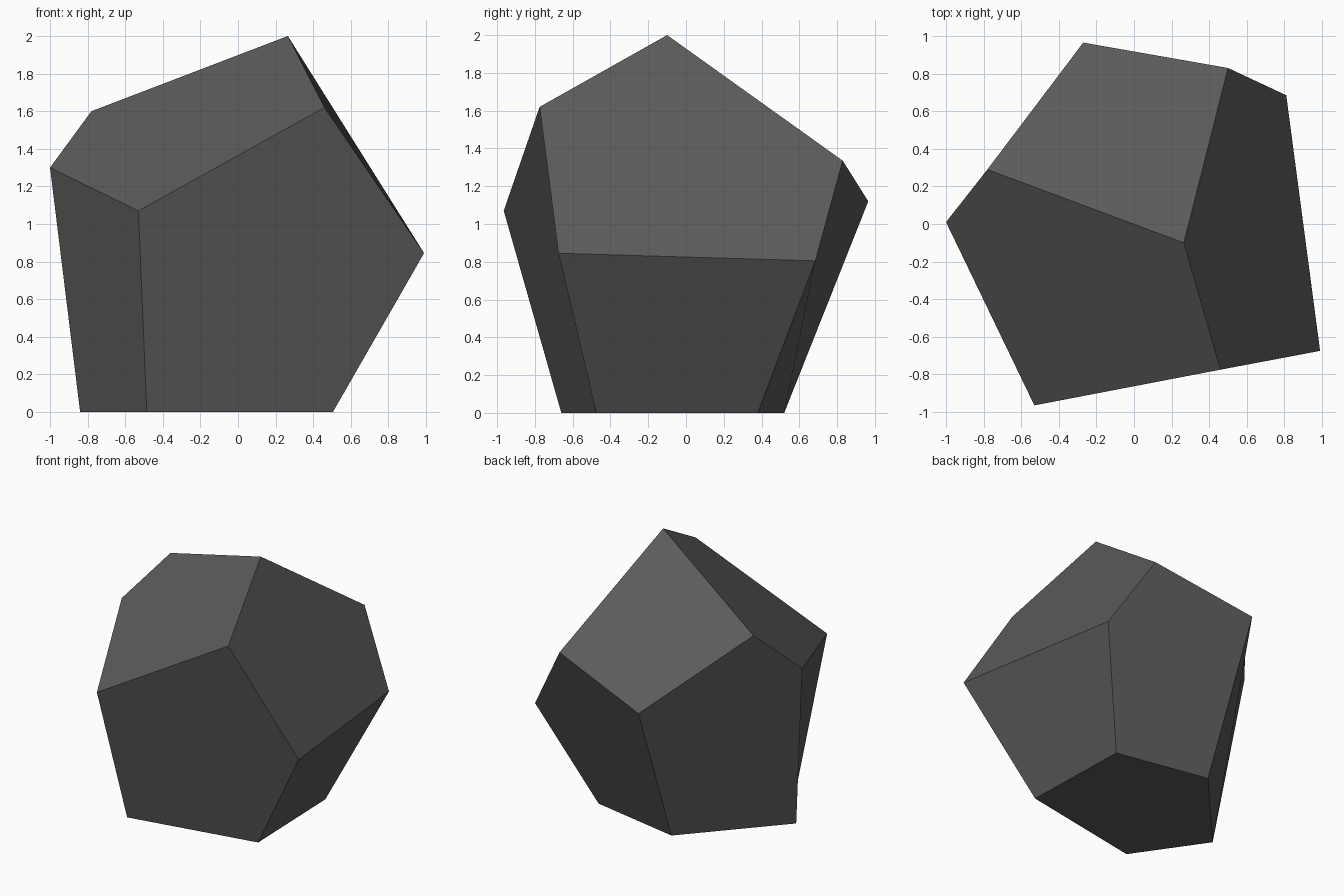
import bpy, bmesh

if "Cube" in bpy.data.objects:
    bpy.data.objects.remove(bpy.data.objects["Cube"])

# Rock corners: crown, middle ring, then the flat base
crown = [(0.265, -0.10, 2.0), (-0.78, 0.29, 1.60), (0.46, -0.775, 1.62)]
ring = [(-0.27, 0.965, 1.12), (0.50, 0.83, 1.335), (0.81, 0.685, 0.805),
        (0.99, -0.675, 0.845), (-0.53, -0.965, 1.07), (-1.0, 0.01, 1.30)]
base = [(0.505, -0.475, 0), (-0.485, -0.66, 0), (-0.84, -0.145, 0),
        (-0.24, 0.52, 0), (0.48, 0.38, 0)]

# Slightly warped facets, each named by where it faces
facets = {
    "top": (0, 4, 3, 1),
    "top_right": (2, 6, 5, 4, 0),
    "top_left": (0, 1, 8, 7, 2),
    "front": (10, 9, 6, 2, 7),
    "front_left": (8, 11, 10, 7),
    "right": (9, 13, 5, 6),
    "back": (13, 12, 3, 4, 5),
    "back_left": (12, 11, 8, 1, 3),
    "base": (9, 10, 11, 12, 13),
}

bm = bmesh.new()
corners = [bm.verts.new(p) for p in crown + ring + base]
for loop in facets.values():
    bm.faces.new([corners[i] for i in loop])
bmesh.ops.recalc_face_normals(bm, faces=bm.faces[:])

mesh = bpy.data.meshes.new("rock")
bm.to_mesh(mesh)
bm.free()
rock = bpy.data.objects.new("rock", mesh)
bpy.context.collection.objects.link(rock)

# Dark grey stone
stone = bpy.data.materials.new("dark grey stone")
stone.diffuse_color = (0.105, 0.105, 0.105, 1)
stone.use_nodes = True
stone.node_tree.nodes["Principled BSDF"].inputs["Base Color"].default_value = stone.diffuse_color
mesh.materials.append(stone)
